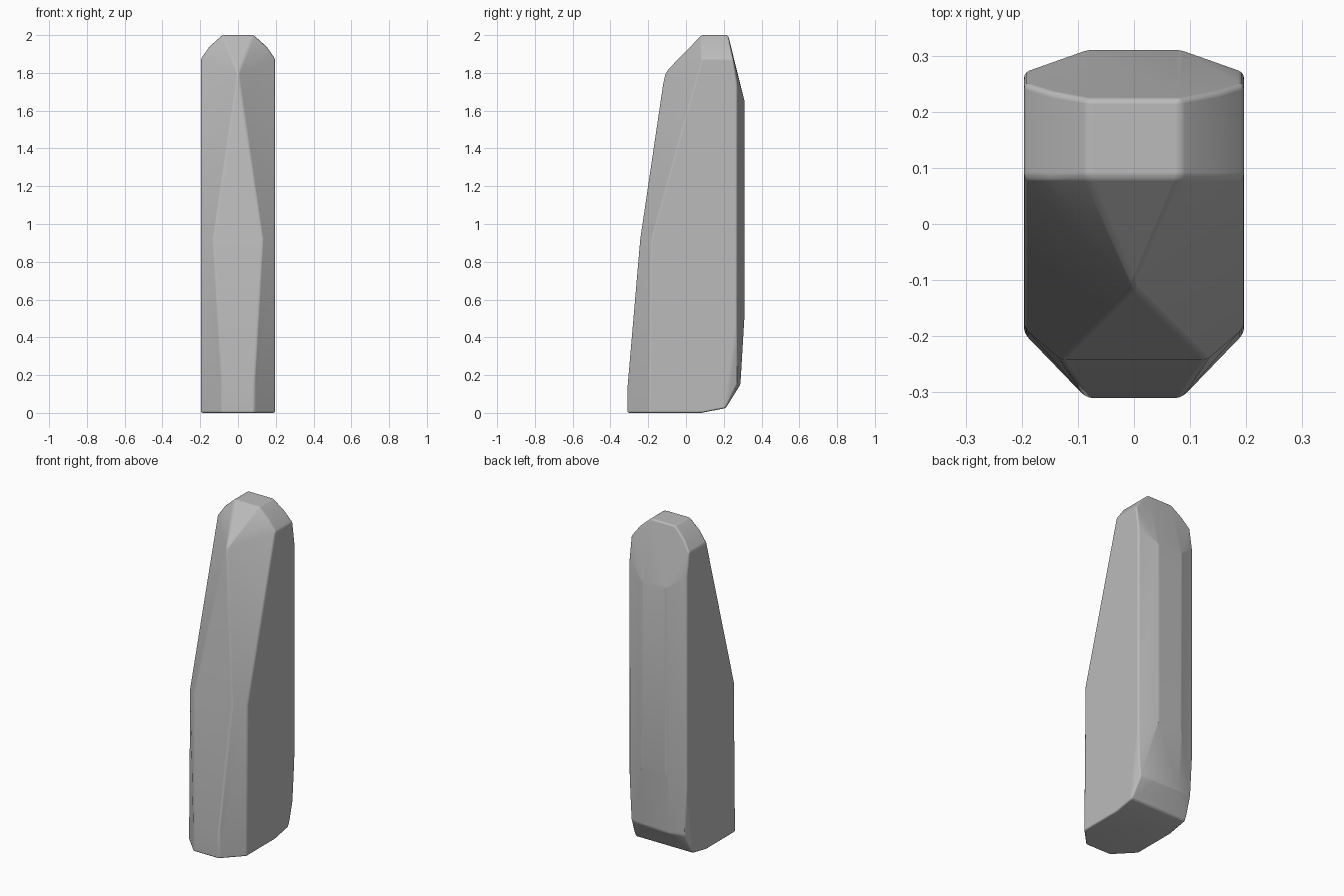
import bpy, bmesh, math

cube = bpy.data.objects.get("Cube")
if cube:
    bpy.data.objects.remove(cube, do_unlink=True)

# Plain grey finish
grey = bpy.data.materials.new("plain_grey")
grey.use_nodes = True
colour = (0.5, 0.5, 0.5, 1)
grey.diffuse_color = colour
grey.node_tree.nodes["Principled BSDF"].inputs["Base Color"].default_value = colour

# Corner points of the left half, mirrored below
half_points = [
    # front foot
    (0.085, -0.31, 0.0), (0.085, -0.31, 0.13), (0.196, -0.195, 0.0),
    # waist
    (0.13, -0.242, 0.92), (0.196, -0.185, 0.92),
    # front tip
    (0.0, -0.112, 1.8),
    # rounded top
    (0.196, 0.083, 1.875), (0.15, 0.083, 1.94), (0.083, 0.083, 2.0),
    (0.083, 0.223, 2.0), (0.15, 0.235, 1.94), (0.196, 0.25, 1.875),
    # back
    (0.083, 0.31, 1.65), (0.196, 0.27, 1.74),
    (0.083, 0.31, 0.52), (0.196, 0.27, 0.47),
    # sloping heel
    (0.083, 0.288, 0.15), (0.18, 0.27, 0.15),
    (0.196, 0.21, 0.025), (0.196, 0.08, 0.0),
]

# Wrap the corners in a faceted solid
bm = bmesh.new()
for x, y, z in half_points:
    for side in ((1, -1) if x else (1,)):
        bm.verts.new((side * x, y, z))
hull = bmesh.ops.convex_hull(bm, input=bm.verts)
unused = [v for v in bm.verts if not v.link_faces]
bmesh.ops.delete(bm, geom=unused, context="VERTS")
bmesh.ops.dissolve_limit(bm, angle_limit=math.radians(2),
                         verts=bm.verts, edges=bm.edges)
bmesh.ops.recalc_face_normals(bm, faces=bm.faces)
mesh = bpy.data.meshes.new("faceted_body")
bm.to_mesh(mesh)
bm.free()
mesh.materials.append(grey)

body = bpy.data.objects.new("faceted_body", mesh)
bpy.context.collection.objects.link(body)
bpy.context.view_layer.objects.active = body
body.select_set(True)

# Softly worn edges
bevel = body.modifiers.new("soft_edges", "BEVEL")
bevel.width = 0.012
bevel.segments = 3
bevel.limit_method = "ANGLE"
bevel.angle_limit = math.radians(14)
bevel.harden_normals = True
bpy.ops.object.shade_smooth_by_angle(angle=math.radians(40))
